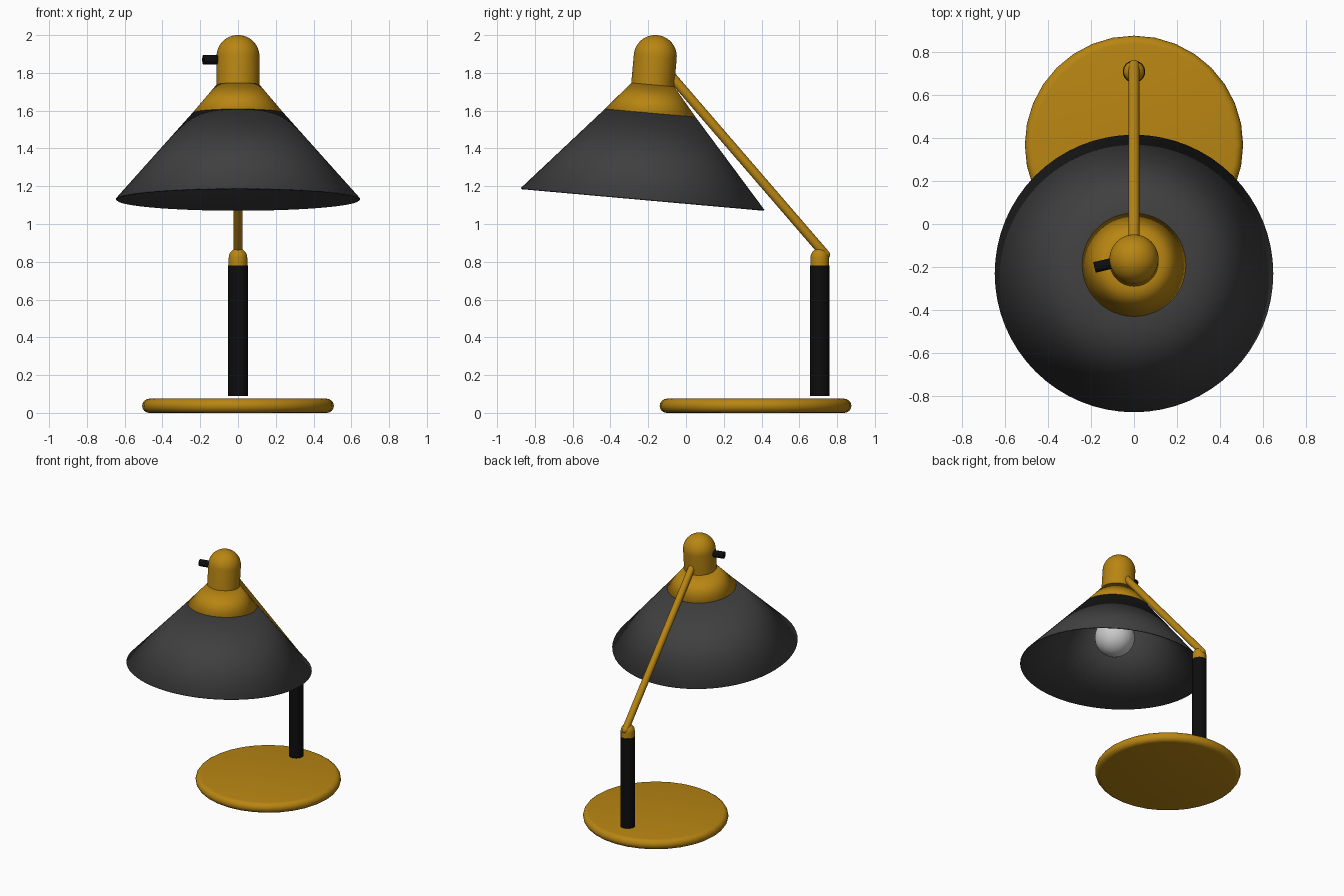
import bpy, math
from mathutils import Vector

if "Cube" in bpy.data.objects:
    bpy.data.objects.remove(bpy.data.objects["Cube"])


def material(name, color):
    m = bpy.data.materials.new(name)
    m.diffuse_color = (*color, 1)
    m.use_nodes = True
    m.node_tree.nodes["Principled BSDF"].inputs["Base Color"].default_value = m.diffuse_color
    return m


GOLD = material("gold", (0.48, 0.235, 0.006))
BLACK = material("black", (0.004, 0.004, 0.004))
CHARCOAL = material("charcoal", (0.05, 0.05, 0.05))


def lathe(name, profile, mat=None, origin=(0, 0, 0), axis=(0, 0, 1), n=48):
    """Revolve (radius, height) points around an axis; radius 0 makes a pole."""
    verts, faces, rings = [], [], []
    for r, h in profile:
        count = 1 if r == 0 else n
        rings.append([len(verts) + i for i in range(count)])
        for i in range(count):
            a = 2 * math.pi * i / n
            verts.append((r * math.cos(a), r * math.sin(a), h))
    for lo, hi in zip(rings, rings[1:]):
        for i in range(n):
            j = (i + 1) % n
            quad = [lo[i % len(lo)], lo[j % len(lo)], hi[j % len(hi)], hi[i % len(hi)]]
            faces.append(list(dict.fromkeys(quad)))
    mesh = bpy.data.meshes.new(name)
    mesh.from_pydata(verts, [], faces)
    ob = bpy.data.objects.new(name, mesh)
    bpy.context.collection.objects.link(ob)
    ob.location = origin
    ob.rotation_mode = 'QUATERNION'
    ob.rotation_quaternion = Vector((0, 0, 1)).rotation_difference(Vector(axis))
    if mat:
        mesh.materials.append(mat)
    bpy.ops.object.select_all(action='DESELECT')
    ob.select_set(True)
    bpy.context.view_layer.objects.active = ob
    bpy.ops.object.shade_smooth_by_angle(angle=math.radians(35))
    return ob


def arc(r, h, radius, start, end, steps=8):
    """Profile points on a circle arc centred at (r, h), angles in degrees."""
    pts = []
    for i in range(steps + 1):
        a = math.radians(start + (end - start) * i / steps)
        x = r + radius * math.cos(a)
        pts.append((0 if abs(x) < 1e-6 else x, h + radius * math.sin(a)))
    return pts


def rod(name, a, b, r, mat, n=24):
    a, b = Vector(a), Vector(b)
    length = (b - a).length
    return lathe(name, [(0, 0), (r, 0), (r, length), (0, length)], mat, a, b - a, n)


# Round weighted base with a rounded edge
lathe("base", [(0, 0)] + arc(0.47, 0.0375, 0.0375, -90, 90) + [(0, 0.075)],
      GOLD, (0, 0.368, 0), n=32)

# Upright post and its domed cap
rod("post", (0, 0.708, 0.09), (0, 0.708, 0.78), 0.052, BLACK, 32)
lathe("post_cap", [(0, 0.77), (0.049, 0.77)] + arc(0, 0.822, 0.049, 0, 90),
      GOLD, (0, 0.708, 0), n=32)

# Slanted arm with rounded ends
low, high = Vector((0, 0.738, 0.837)), Vector((0, -0.085, 1.791))
L = (high - low).length
lathe("arm", arc(0, 0, 0.025, -90, 0, 6) + arc(0, L, 0.025, 0, 90, 6),
      GOLD, low, high - low, n=20)

# Tilted lamp head: every part shares the rim centre and axis
rim = Vector((0, -0.23, 1.1325))
axis = Vector((0, 0.0888, 0.996)).normalized()
shade = lathe("shade", [(0.6475, 0), (0.241, 0.457)], CHARCOAL, rim, axis, 64)
collar = lathe("shade_collar", [(0.241, 0.457), (0.114, 0.607)], GOLD, rim, axis, 64)
for part in (shade, collar):
    solid = part.modifiers.new("thickness", 'SOLIDIFY')
    solid.thickness = 0.008
    solid.offset = -1

lathe("socket_housing", [(0, 0.607), (0.114, 0.607)] + arc(0, 0.757, 0.114, 0, 90, 12),
      GOLD, rim, axis, 48)

# Light bulb with its neck reaching into the housing
lathe("bulb", arc(0, 0.24, 0.14, -90, 55, 16) + [(0.06, 0.40), (0.055, 0.61)],
      None, rim, axis, 32)

# Switch knob on the side of the housing
rod("switch_knob", (-0.09, -0.18, 1.87), (-0.184, -0.202, 1.87), 0.025, BLACK)
